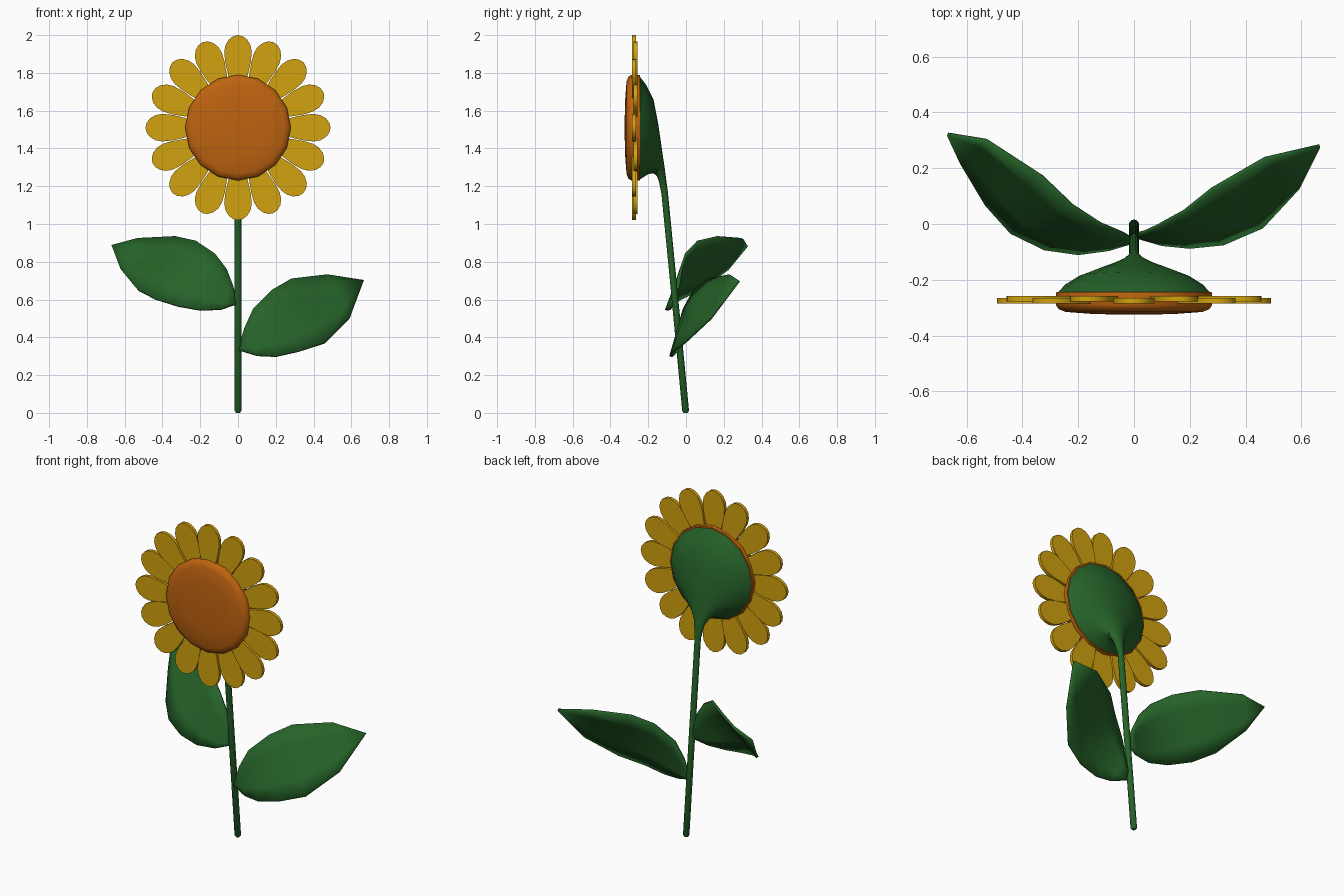
import bpy, bmesh, math
from mathutils import Vector, Matrix

if "Cube" in bpy.data.objects:
    bpy.data.objects.remove(bpy.data.objects["Cube"])

CZ = 1.51  # height of the flower centre


def material(name, rgb):
    m = bpy.data.materials.new(name)
    m.diffuse_color = (*rgb, 1)
    m.use_nodes = True
    m.node_tree.nodes["Principled BSDF"].inputs["Base Color"].default_value = m.diffuse_color
    return m


GREEN = material("leaf green", (0.019, 0.125, 0.022))
YELLOW = material("petal yellow", (0.64, 0.36, 0.005))
ORANGE = material("seed orange", (0.52, 0.125, 0.005))


def finish(name, bm, mat, angle=40):
    bmesh.ops.recalc_face_normals(bm, faces=bm.faces)
    me = bpy.data.meshes.new(name)
    bm.to_mesh(me)
    bm.free()
    ob = bpy.data.objects.new(name, me)
    bpy.context.collection.objects.link(ob)
    me.materials.append(mat)
    bpy.ops.object.select_all(action='DESELECT')
    ob.select_set(True)
    bpy.context.view_layer.objects.active = ob
    bpy.ops.object.shade_smooth_by_angle(angle=math.radians(angle))
    return ob


def loft(name, rings, mat, angle=40):
    """Skin a list of closed rings and cap both ends."""
    bm = bmesh.new()
    vs = [[bm.verts.new(p) for p in r] for r in rings]
    n = len(vs[0])
    for a, b in zip(vs, vs[1:]):
        for i in range(n):
            bm.faces.new((a[i], a[(i + 1) % n], b[(i + 1) % n], b[i]))
    bm.faces.new(vs[0])
    bm.faces.new(vs[-1])
    return finish(name, bm, mat, angle)


def ring(back, front, w, n=16):
    """Ellipse through two (y, z) points with half width w in x."""
    cy, cz = (back[0] + front[0]) / 2, (back[1] + front[1]) / 2
    dy, dz = (back[0] - front[0]) / 2, (back[1] - front[1]) / 2
    return [Vector((w * math.sin(t), cy + dy * math.cos(t), cz + dz * math.cos(t)))
            for t in (2 * math.pi * i / n for i in range(n))]


# Stem that flares into the back of the flower head
sections = [
    ((0.008, 0.0), (-0.012, 0.0), 0.01),
    ((0.016, 0.012), (-0.02, 0.01), 0.018),
    ((-0.055, 0.75), (-0.09, 0.75), 0.018),
    ((-0.096, 1.17), (-0.13, 1.16), 0.018),
    ((-0.112, 1.29), (-0.143, 1.225), 0.035),
    ((-0.128, 1.40), (-0.155, 1.255), 0.07),
    ((-0.147, 1.53), (-0.172, 1.268), 0.125),
    ((-0.172, 1.66), (-0.198, 1.265), 0.195),
    ((-0.21, 1.735), (-0.222, 1.25), 0.245),
    ((-0.25, 1.788), (-0.25, 1.232), 0.278),
]
loft("stem_and_calyx", [ring(*s) for s in sections], GREEN)

# Domed seed disc
disc = [(0.278, -0.243), (0.28, -0.25), (0.28, -0.29), (0.27, -0.305),
        (0.245, -0.315), (0.15, -0.322), (0.04, -0.325)]
loft("seed_disc", [ring((y, CZ + r), (y, CZ - r), r) for r, y in disc], ORANGE)

# Sixteen flat petals, every second one set a little further back
half = [(0.20, 0.030), (0.25, 0.044), (0.30, 0.057), (0.35, 0.068), (0.40, 0.073),
        (0.435, 0.067), (0.465, 0.050), (0.483, 0.027)]
outline = [(w, r) for r, w in half] + [(0, 0.49)] + [(-w, r) for r, w in reversed(half)]
for i in range(16):
    rot = Matrix.Rotation(i * math.pi / 8, 3, 'Y')
    y0 = -0.265 if i % 2 == 0 else -0.258
    rings = [[rot @ Vector((x, y, z)) + Vector((0, 0, CZ)) for x, z in outline]
             for y in (y0, y0 - 0.02)]
    loft(f"petal_{i + 1}", rings, YELLOW, 30)


# Twisted leaves spanned between a lower and an upper edge
def leaf(name, lower, upper, tip):
    bm = bmesh.new()
    rows = []
    for a, b in zip(lower, upper):
        a, b = Vector(a), Vector(b)
        rows.append([bm.verts.new(a.lerp(b, k / 4)) for k in range(5)])
    for r, s in zip(rows, rows[1:]):
        for k in range(4):
            bm.faces.new((r[k], s[k], s[k + 1], r[k + 1]))
    t = bm.verts.new(tip)
    for k in range(4):
        bm.faces.new((rows[-1][k], t, rows[-1][k + 1]))
    ob = finish(name, bm, GREEN)
    m = ob.modifiers.new("thickness", 'SOLIDIFY')
    m.thickness = 0.014
    m.offset = 0


leaf("right_leaf",
     [(0.008, -0.045, 0.33), (0.10, -0.072, 0.302), (0.20, -0.082, 0.298),
      (0.32, -0.07, 0.325), (0.46, -0.01, 0.37), (0.59, 0.13, 0.50)],
     [(0.012, -0.035, 0.37), (0.035, -0.03, 0.45), (0.08, -0.01, 0.55),
      (0.18, 0.045, 0.65), (0.28, 0.125, 0.708), (0.47, 0.235, 0.73)],
     (0.665, 0.28, 0.70))
leaf("left_leaf",
     [(-0.008, -0.065, 0.575), (-0.09, -0.09, 0.547), (-0.20, -0.105, 0.543),
      (-0.32, -0.088, 0.565), (-0.44, -0.03, 0.603), (-0.53, 0.07, 0.65),
      (-0.62, 0.22, 0.76)],
     [(-0.012, -0.05, 0.62), (-0.03, -0.038, 0.68), (-0.06, -0.025, 0.76),
      (-0.12, 0.0, 0.84), (-0.22, 0.065, 0.908), (-0.33, 0.17, 0.932),
      (-0.53, 0.30, 0.922)],
     (-0.668, 0.322, 0.885))
